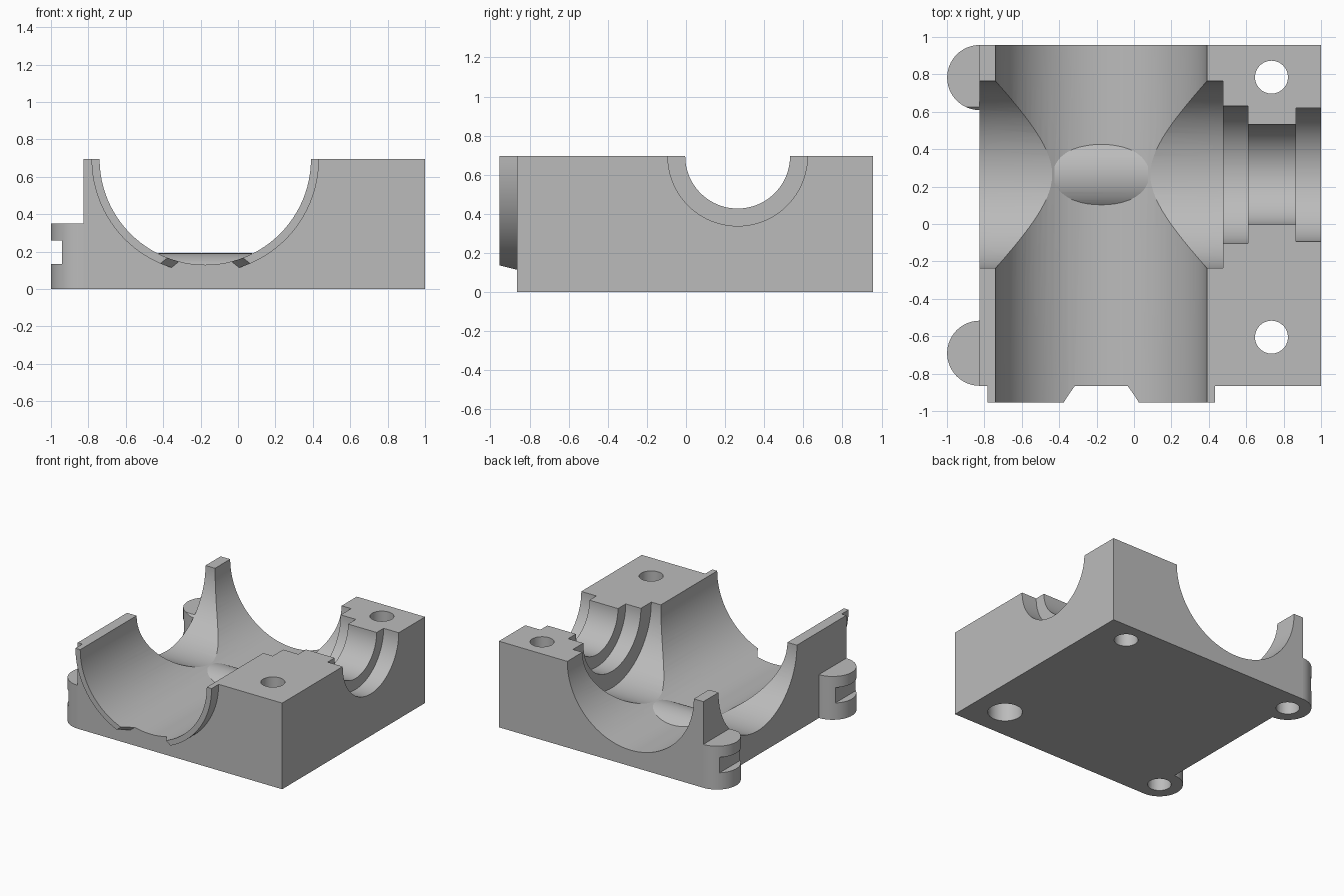
import bpy
import bmesh
from math import pi, radians
from mathutils import Vector

if "Cube" in bpy.data.objects:
    bpy.data.objects.remove(bpy.data.objects["Cube"], do_unlink=True)

TOP = 0.695          # parting plane height
BORE_X = -0.175      # axis of the main bore
CROSS_Y = 0.264      # axis of the cross bore
LEFT, RIGHT, FRONT, BACK = -0.825, 1.0, -0.865, 0.957


def activate(obj):
    bpy.ops.object.select_all(action='DESELECT')
    obj.select_set(True)
    bpy.context.view_layer.objects.active = obj


def box(name, low, high):
    low, high = Vector(low), Vector(high)
    bpy.ops.mesh.primitive_cube_add(size=1, location=(low + high) / 2)
    obj = bpy.context.object
    obj.name = name
    obj.scale = high - low
    bpy.ops.object.transform_apply(location=True, rotation=True, scale=True)
    return obj


def rod(name, axis, radius, start, end, a, b, sides=96):
    """Cylinder along an axis; a and b are its other two coordinates in order."""
    mid = (start + end) / 2
    place, turn = {'X': ((mid, a, b), (0, pi / 2, 0)),
                   'Y': ((a, mid, b), (pi / 2, 0, 0)),
                   'Z': ((a, b, mid), (0, 0, 0))}[axis]
    bpy.ops.mesh.primitive_cylinder_add(vertices=sides, radius=radius, depth=end - start,
                                        location=place, rotation=turn)
    obj = bpy.context.object
    obj.name = name
    bpy.ops.object.transform_apply(location=True, rotation=True, scale=True)
    return obj


def combine(target, tool, operation):
    tool.hide_render = True
    activate(target)
    mod = target.modifiers.new("combine", 'BOOLEAN')
    mod.operation = operation
    mod.solver = 'EXACT'
    mod.object = tool
    bpy.ops.object.modifier_apply(modifier=mod.name)
    bpy.data.objects.remove(tool, do_unlink=True)


# Main block
housing = box("bearing_housing", (LEFT, FRONT, 0), (RIGHT, BACK, TOP))

# Half-ring lip on the front, with a flared notch at its bottom
lip = rod("front_lip", 'Y', 0.608, -0.955, FRONT + 0.05, BORE_X, TOP)
combine(lip, box("lip_trim", (-1, -1.2, TOP), (1, 0, 2)), 'DIFFERENCE')
bm = bmesh.new()
corners = []
for y, low_half, high_half in ((-0.955 - 0.01, 0.358, 0.107), (FRONT, 0.26, 0.015)):
    for x, z in ((-low_half, 0.05), (low_half, 0.05), (high_half, 0.25), (-high_half, 0.25)):
        corners.append(bm.verts.new((BORE_X + x, y, z)))
bmesh.ops.convex_hull(bm, input=corners)
bmesh.ops.recalc_face_normals(bm, faces=bm.faces)
notch_mesh = bpy.data.meshes.new("lip_notch")
bm.to_mesh(notch_mesh)
bm.free()
notch = bpy.data.objects.new("lip_notch", notch_mesh)
bpy.context.collection.objects.link(notch)
combine(lip, notch, 'DIFFERENCE')
combine(housing, lip, 'UNION')

# Mounting ears, each with a slot across its tip
EARS = (0.783, -0.691)
for y in EARS:
    ear = rod("ear", 'Z', 0.174, 0, 0.35, LEFT, y, 64)
    combine(ear, box("ear_slot", (-1.1, y - 0.3, 0.135), (-0.94, y + 0.3, 0.26)), 'DIFFERENCE')
    combine(housing, ear, 'UNION')
for y in EARS:
    combine(housing, rod("ear_hole", 'Z', 0.087, -0.1, 0.35, LEFT, y, 48), 'DIFFERENCE')

# Main bore, cross bore and the stepped seats beside it
combine(housing, rod("main_bore", 'Y', 0.565, -1.2, 1.2, BORE_X, TOP), 'DIFFERENCE')
for radius, start, end in ((0.5, -1.2, 0.475), (0.367, 0.3, 0.61),
                           (0.268, 0.4, 1.2), (0.357, 0.865, 1.2)):
    combine(housing, rod("seat", 'X', radius, start, end, CROSS_Y, TOP), 'DIFFERENCE')

# Bolt holes, the front one counterbored from below
for y in (0.785, -0.605):
    combine(housing, rod("bolt_hole", 'Z', 0.088, -0.2, 1, 0.735, y, 48), 'DIFFERENCE')
combine(housing, rod("counterbore", 'Z', 0.128, -0.2, 0.3, 0.735, -0.605, 48), 'DIFFERENCE')

# Rounded ridge across the floor of the main bore
ridge = rod("floor_ridge", 'X', 0.242, BORE_X - 0.25, BORE_X + 0.25, CROSS_Y, -0.05)
combine(ridge, box("ridge_trim", (-1, -1, -1), (1, 1, 0.1)), 'DIFFERENCE')
combine(housing, ridge, 'UNION')

# Finish
grey = bpy.data.materials.new("plain_grey")
grey.use_nodes = True
colour = (0.5, 0.5, 0.5, 1)
grey.diffuse_color = colour
grey.node_tree.nodes["Principled BSDF"].inputs["Base Color"].default_value = colour
housing.data.materials.clear()
housing.data.materials.append(grey)
activate(housing)
bpy.ops.object.shade_smooth_by_angle(angle=radians(25))
